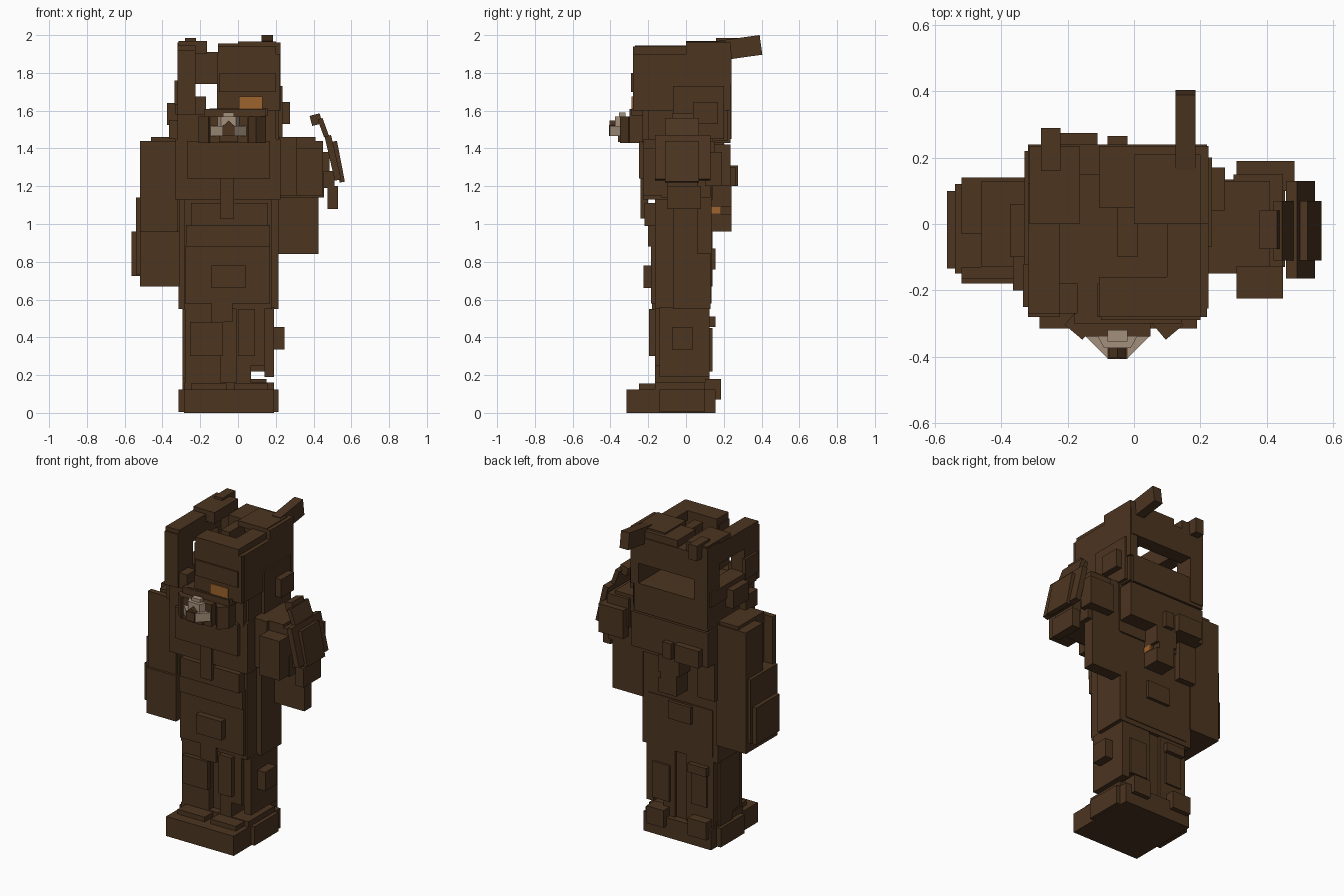
import bpy, math
from mathutils import Matrix, Vector


def material(name, rgb):
    m = bpy.data.materials.new(name)
    m.diffuse_color = (*rgb, 1)
    return m


BROWN = material("brown fur", (0.072, 0.035, 0.0145))
AMBER = material("amber", (0.34, 0.125, 0.025))
BEIGE = material("muzzle beige", (0.37, 0.28, 0.20))

FACES = [(0, 1, 3, 2), (4, 6, 7, 5), (0, 4, 5, 1), (2, 3, 7, 6), (0, 2, 6, 4), (1, 5, 7, 3)]


def solid(name, pts, mat):
    me = bpy.data.meshes.new(name)
    me.from_pydata(pts, [], FACES)
    me.materials.append(mat)
    ob = bpy.data.objects.new(name, me)
    bpy.context.collection.objects.link(ob)
    return ob


def box(name, x, y, z, mat=BROWN, rot=0, axis='Y'):
    """Block from (min, max) ranges, optionally turned about its centre."""
    c = Vector((sum(x) / 2, sum(y) / 2, sum(z) / 2))
    r = Matrix.Rotation(math.radians(rot), 3, axis)
    return solid(name, [c + r @ (Vector((a, b, d)) - c) for a in x for b in y for d in z], mat)


def wedge(name, cx, half_front, half_back, y, z, mat):
    """Block whose front is narrower than its back."""
    half = {y[0]: half_front, y[1]: half_back}
    return solid(name, [(cx + s * half[b], b, d) for s in (-1, 1) for b in y for d in z], mat)


def boxes(name, items, mat=BROWN):
    for it in items:
        box(name, *it, mat=mat)


# Feet and raised toe / heel blocks
box("foot_base", (-.285, .19), (-.315, .155), (.0, .125))
box("foot_side", (-.315, .215), (-.14, .10), (.005, .125))
boxes("foot_top", [
    ((-.25, -.06), (-.25, -.12), (.12, .155)),
    ((-.02, .16), (-.25, -.12), (.12, .155)),
    ((-.285, .19), (-.165, .10), (.12, .16))])
boxes("heel_block", [
    ((-.27, -.14), (.10, .185), (.07, .18)),
    ((.03, .15), (.10, .185), (.07, .18)),
    ((-.295, -.24), (-.05, .08), (.12, .19))])

# Legs with a small gap through the right shin
boxes("left_leg", [((-.28, -.09), (-.165, .125), (.12, .60)),
                   ((-.295, -.25), (-.12, .08), (.18, .55))])
boxes("right_leg", [((-.01, .07), (-.165, .125), (.12, .60)),
                    ((.07, .14), (-.165, .125), (.25, .60)),
                    ((.14, .19), (-.14, .125), (.19, .56)),
                    ((.17, .215), (-.05, .10), (.55, .64))])
box("leg_middle", (-.10, .0), (-.12, .11), (.12, .60))
boxes("shin_plate", [((-.255, -.08), (-.195, -.16), (.30, .48)),
                     ((.0, .09), (-.195, -.16), (.30, .55)),
                     ((-.14, -.03), (-.18, -.16), (.48, .60))])
box("knee_block", (.18, .245), (-.075, .035), (.335, .455))
boxes("calf_block", [((-.25, -.12), (.12, .155), (.455, .51)),
                     ((.02, .14), (.12, .14), (.22, .45)),
                     ((-.24, -.13), (.12, .135), (.25, .45))])

# Torso with side slabs set behind shallow grooves
box("belly", (-.285, .18), (-.165, .13), (.55, 1.20))
box("flank", (-.315, .215), (-.07, .13), (.55, 1.20))
box("hip", (-.28, .17), (-.185, .135), (.58, .88))
box("belt", (-.275, .17), (-.2, .13), (.88, .995))
box("chest_band", (-.25, .16), (-.22, .13), (.99, 1.11))
box("chest", (-.33, .225), (-.225, .14), (1.13, 1.45))
box("upper_chest", (-.27, .17), (-.25, .2), (1.24, 1.44))
box("chest_strip", (-.095, -.02), (-.24, -.2), (1.03, 1.44))
box("belly_patch", (-.14, .04), (-.225, -.15), (.66, .78))
box("shoulder_yoke", (-.46, .41), (-.13, .13), (1.38, 1.46))
boxes("back_block", [
    ((-.32, .22), (.12, .235), (1.20, 1.42)),
    ((-.32, -.20), (.10, .17), (.96, 1.35)),
    ((-.10, .03), (.12, .24), (.96, 1.05)),
    ((-.12, .03), (.12, .24), (1.09, 1.20)),
    ((-.08, -.02), (.20, .265), (1.20, 1.30)),
    ((-.28, -.11), (.20, .275), (1.20, 1.31)),
    ((-.10, .03), (.12, .185), (1.05, 1.09)),
    ((-.10, .01), (.185, .24), (1.04, 1.10)),
    ((-.14, .02), (.12, .155), (.76, .87))])
box("back_amber_mark", (.026, .034), (.125, .185), (1.055, 1.09), AMBER)

# Hanging left arm with a recess in the outer face of the upper arm
box("left_upper_arm", (-.46, -.32), (-.165, .14), (.96, 1.44))
boxes("left_arm_strip", [((-.52, -.44), (-.03, .14), (.96, 1.44)),
                         ((-.52, -.44), (-.165, -.13), (.96, 1.44))])
box("left_forearm", (-.54, -.31), (-.15, .12), (.73, 1.14))
box("left_hand", (-.52, -.31), (-.18, .14), (.67, .96))
box("left_cuff", (-.565, -.5), (-.135, .10), (.725, .96))

# Right arm, shoulder and layered tilted plates
box("right_shoulder", (.22, .31), (-.15, .13), (1.15, 1.46))
box("right_upper_arm", (.30, .45), (-.13, .15), (1.26, 1.44))
boxes("right_arm_plate", [((.31, .45), (-.225, -.12), (1.15, 1.40)),
                          ((.31, .485), (.1, .19), (1.20, 1.38)),
                          ((.22, .455), (-.13, .13), (1.14, 1.27))])
box("right_forearm", (.21, .425), (.06, .135), (.84, 1.26))
box("shoulder_plate", (.485, .52), (-.165, .13), (1.23, 1.47), rot=-13)
box("shoulder_plate_outer", (.517, .545), (-.11, .07), (1.22, 1.44), rot=-11)
box("shoulder_plate_top", (.438, .465), (-.11, .07), (1.46, 1.56), rot=-20)
box("shoulder_plate_tip", (.385, .44), (-.075, .04), (1.525, 1.58), rot=-15)
box("shoulder_plate_low", (.475, .53), (-.10, .08), (1.08, 1.20))
box("shoulder_plate_joint", (.44, .51), (-.10, .06), (1.19, 1.28))

# Neck and jaw
box("neck", (-.32, .20), (-.23, .235), (1.43, 1.61))
box("jaw", (-.18, .145), (-.30, -.2), (1.43, 1.61))
box("snout", (-.15, .05), (-.34, -.25), (1.43, 1.57))
for s in (-1, 1):
    box("cheek", (-.03 + s * .13 - .035, -.03 + s * .13 + .035), (-.335, -.265),
        (1.43, 1.57), rot=s * 40, axis='Z')

# Muzzle with slanted sides, bridge and brown nose
wedge("muzzle", -.05, .032, .10, (-.403, -.335), (1.465, 1.52), BEIGE)
wedge("muzzle_bridge", -.05, .04, .062, (-.375, -.335), (1.52, 1.57), BEIGE)
box("muzzle_top", (-.08, -.02), (-.355, -.32), (1.56, 1.59), BEIGE)
box("nose", (-.08, -.02), (-.408, -.372), (1.465, 1.523))
box("nose_tip", (-.071, -.029), (-.404, -.373), (1.497, 1.539), rot=45)
box("mouth", (-.10, .0), (-.36, -.30), (1.435, 1.465))

# Hollow head: walls round an opening on the left side and at the back
box("face_right", (-.11, .22), (-.28, -.18), (1.60, 1.90))
box("brow", (-.10, .20), (-.29, -.25), (1.70, 1.80))
box("brow_upper", (-.105, .20), (-.28, -.16), (1.83, 1.94))
box("right_head_wall", (.17, .225), (-.255, .235), (1.60, 1.90))
box("right_head_top", (.14, .225), (.0, .235), (1.86, 1.96))
box("right_jaw_wall", (.17, .215), (-.20, .22), (1.44, 1.62))
box("back_head_wall", (-.24, .22), (.15, .24), (1.74, 1.91))
box("left_front_pillar", (-.32, -.225), (-.28, -.13), (1.58, 1.92))
box("left_pillar_step", (-.23, -.17), (-.27, -.18), (1.58, 1.675))
box("left_back_pillar", (-.32, -.225), (.12, .24), (1.45, 1.96))
box("left_head_beam", (-.32, -.225), (-.27, .23), (1.82, 1.945))
box("left_head_sill", (-.33, -.225), (-.24, .22), (1.58, 1.67))
# Roof strips around a sunken middle
boxes("head_roof", [((-.105, .20), (.05, .235), (1.88, 1.955)),
                    ((.10, .20), (-.25, .235), (1.88, 1.94)),
                    ((-.05, .01), (-.10, .06), (1.86, 1.93))])
box("roof_plate", (.0, .20), (.0, .21), (1.93, 1.965))
box("left_roof_beam", (-.315, -.165), (.0, .235), (1.90, 1.97))
box("eye_lower_lid", (-.15, .16), (-.289, -.2), (1.575, 1.612))
box("eye", (.005, .13), (-.288, -.279), (1.612, 1.675), AMBER)
boxes("temple_block", [((.21, .275), (.04, .17), (1.53, 1.645)),
                       ((.20, .235), (-.07, .20), (1.45, 1.73)),
                       ((-.375, -.31), (-.10, .06), (1.525, 1.64)),
                       ((-.365, -.31), (-.20, -.08), (1.45, 1.55)),
                       ((-.335, -.31), (-.25, -.12), (1.63, 1.76))])

# Ears
box("right_ear", (.125, .185), (.17, .398), (1.88, 1.985), rot=8, axis='X')
box("left_ear", (-.28, -.222), (.16, .29), (1.89, 1.985))
